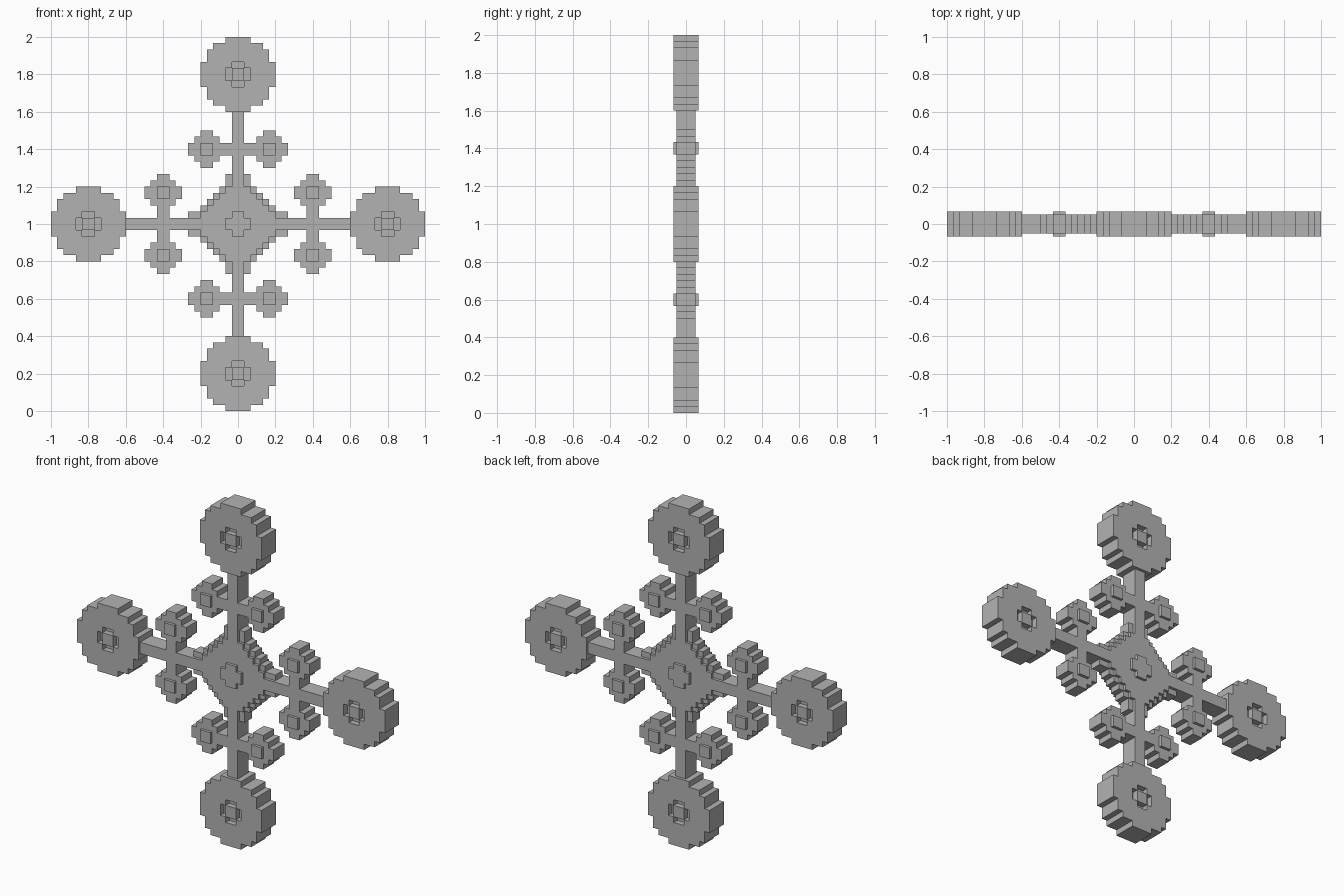
import bpy, bmesh
from math import hypot, pi, radians

U = 1 / 30  # block size

if "Cube" in bpy.data.objects:
    bpy.data.objects.remove(bpy.data.objects["Cube"], do_unlink=True)

grey = bpy.data.materials.new("plain_grey")
grey.use_nodes = True
grey.diffuse_color = (0.45, 0.45, 0.45, 1)
grey.node_tree.nodes["Principled BSDF"].inputs["Base Color"].default_value = grey.diffuse_color


def blocks(name, half_depth, us, vs):
    """Mesh of square columns; half_depth(u, v) gives each one's half thickness in blocks."""
    bm = bmesh.new()

    def face(points):
        bm.faces.new([bm.verts.new((x * U, y * U, z * U)) for x, y, z in points])

    def depth(i, j):
        return half_depth(i + 0.5, j + 0.5) if i in us and j in vs else 0

    for i in us:
        for j in vs:
            d = depth(i, j)
            if not d:
                continue
            corners = [(i, j), (i + 1, j), (i + 1, j + 1), (i, j + 1)]
            around = [(i, j - 1), (i + 1, j), (i, j + 1), (i - 1, j)]
            face([(x, -d, z) for x, z in corners])
            face([(x, d, z) for x, z in reversed(corners)])
            # walls only where the neighbouring column is thinner
            for k in range(4):
                n = depth(*around[k])
                if n >= d:
                    continue
                (x0, z0), (x1, z1) = corners[k], corners[(k + 1) % 4]
                spans = [(-d, -n), (n, d)] if n else [(-d, d)]
                for lo, hi in spans:
                    face([(x0, lo, z0), (x0, hi, z0), (x1, hi, z1), (x1, lo, z1)])
    bmesh.ops.remove_doubles(bm, verts=bm.verts, dist=U / 100)
    bmesh.ops.dissolve_limit(bm, angle_limit=radians(1), verts=bm.verts, edges=bm.edges)
    bmesh.ops.recalc_face_normals(bm, faces=bm.faces)
    mesh = bpy.data.meshes.new(name)
    bm.to_mesh(mesh)
    bm.free()
    mesh.materials.append(grey)
    return mesh


def place(name, mesh, turn=0):
    ob = bpy.data.objects.new(name, mesh)
    ob.location.z = 1
    ob.rotation_euler.y = turn
    bpy.context.collection.objects.link(ob)


def small_plus(a, b):
    return a + b < 2.5


# Central stepped diamond with a thin border and a raised plus
def diamond(u, v):
    a, b = abs(u), abs(v)
    if small_plus(a, b):
        return 2
    if a + b < 7.5 or min(a, b) < 1:
        return 1.5
    return 1 if a + b < 8.5 or min(a, b) < 2 else 0


# Arm with a crossbar ending in two small flowers
def arm(u, v):
    a, b = abs(u), abs(v - 12)
    petal = abs(a - 5)
    if max(petal, b) < 1:
        return 2
    if a < 1 or petal + b < 3.5 or (a < 5 and b < 1):
        return 1.5
    return 0


# Round end disc with a sunken plus and a square hub
def disc(u, v):
    a, b = abs(u), abs(v - 24)
    if max(a, b) < 1:
        return 2
    if small_plus(a, b):
        return 1
    return 2 if hypot(a, b) < 6 else 0


place("centre_diamond", blocks("centre_diamond", diamond, range(-8, 8), range(-8, 8)))
arm_mesh = blocks("arm", arm, range(-8, 8), range(8, 18))
disc_mesh = blocks("end_disc", disc, range(-6, 6), range(18, 30))
for k, side in enumerate(("top", "left", "bottom", "right")):
    place(side + "_arm", arm_mesh, k * pi / 2)
    place(side + "_end_disc", disc_mesh, k * pi / 2)
